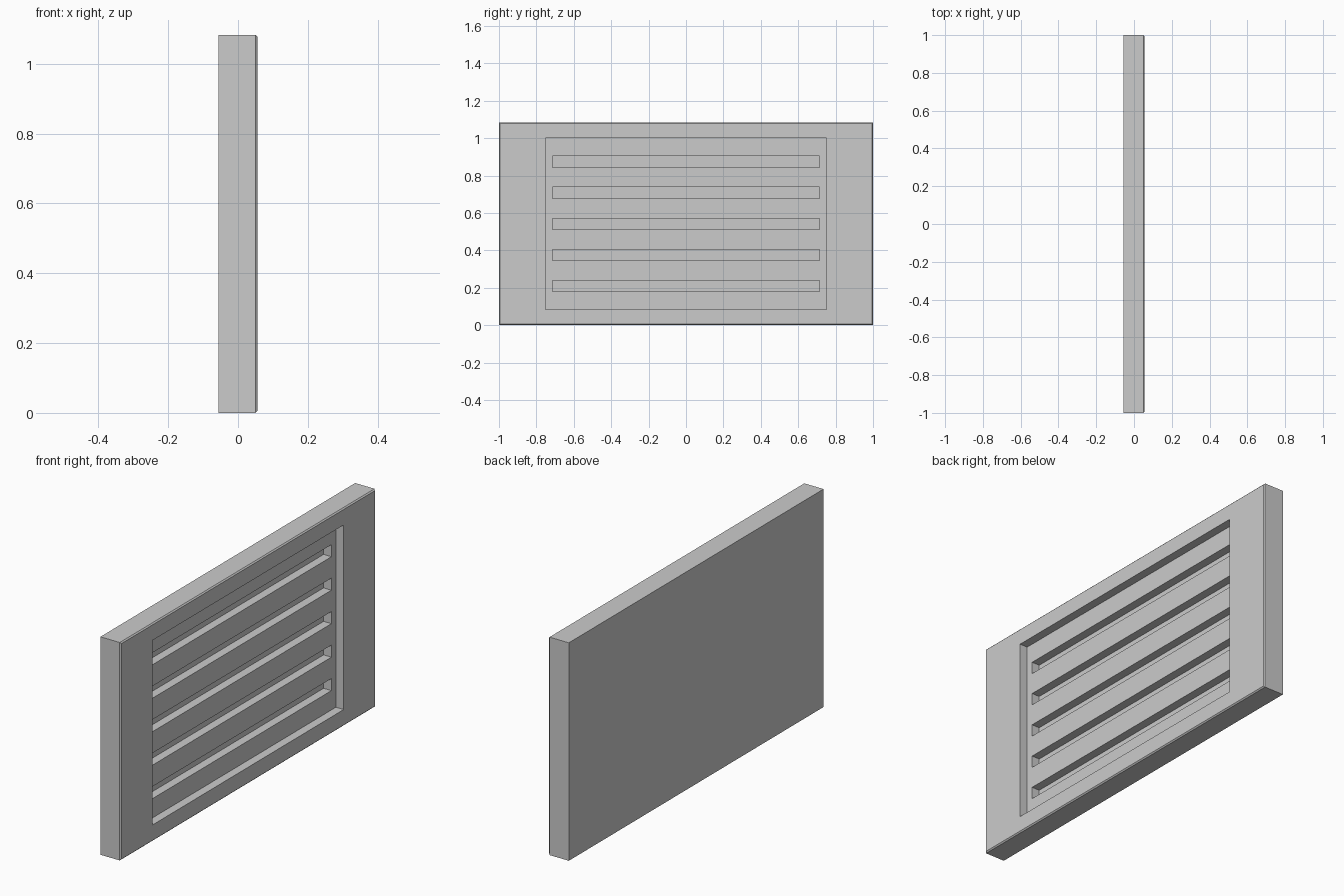
import bpy, bmesh
from mathutils import Vector

if "Cube" in bpy.data.objects:
    bpy.data.objects.remove(bpy.data.objects["Cube"])

HALF_X, HALF_Y, HEIGHT = 0.056, 1.0, 1.083
CHAMFER = 0.006
POCKET_Y, POCKET_Z0, POCKET_Z1 = 0.75, 0.083, 1.0
SLOT_Y, SLOT_HALF = 0.715, 0.03
DEPTH = 0.043
SLOT_CENTRES = [HEIGHT / 2 + i * 0.1663 for i in range(-2, 3)]

bm = bmesh.new()


def ring(x, y, z0, z1):
    return [bm.verts.new(p) for p in ((x, -y, z0), (x, y, z0), (x, y, z1), (x, -y, z1))]


# Slab: back, sides, chamfered face edge, pocket rim, pocket floor
rings = [
    ring(-HALF_X, HALF_Y, 0, HEIGHT),
    ring(HALF_X - CHAMFER, HALF_Y, 0, HEIGHT),
    ring(HALF_X, HALF_Y - CHAMFER, CHAMFER, HEIGHT - CHAMFER),
    ring(HALF_X, POCKET_Y, POCKET_Z0, POCKET_Z1),
    ring(HALF_X - DEPTH, POCKET_Y, POCKET_Z0, POCKET_Z1),
]
bm.faces.new(rings[0][::-1])
for a, b in zip(rings, rings[1:]):
    for i in range(4):
        j = (i + 1) % 4
        bm.faces.new((a[i], a[j], b[j], b[i]))
bm.faces.new(rings[-1])

# Cut the pocket floor along the slot outlines
floor_x = HALF_X - DEPTH


def floor_faces():
    return [f for f in bm.faces if all(abs(v.co.x - floor_x) < 1e-5 for v in f.verts)]


cuts = [((0, s * SLOT_Y, 0), (0, 1, 0)) for s in (-1, 1)]
cuts += [((0, 0, c + s * SLOT_HALF), (0, 0, 1)) for c in SLOT_CENTRES for s in (-1, 1)]
for co, no in cuts:
    faces = floor_faces()
    geom = set(faces)
    for f in faces:
        geom.update(f.edges)
        geom.update(f.verts)
    bmesh.ops.bisect_plane(bm, geom=list(geom), dist=1e-6, plane_co=co, plane_no=no)

# Sink the five slots
slots = []
for f in floor_faces():
    c = f.calc_center_median()
    if abs(c.y) < 0.01 and any(abs(c.z - z) < 0.01 for z in SLOT_CENTRES):
        slots.append(f)
sunk = bmesh.ops.extrude_discrete_faces(bm, faces=slots)["faces"]
for f in sunk:
    bmesh.ops.translate(bm, vec=Vector((-DEPTH, 0, 0)), verts=f.verts[:])

bmesh.ops.recalc_face_normals(bm, faces=bm.faces[:])
mesh = bpy.data.meshes.new("vent_panel")
bm.to_mesh(mesh)
bm.free()
panel = bpy.data.objects.new("vent_panel", mesh)
bpy.context.collection.objects.link(panel)
